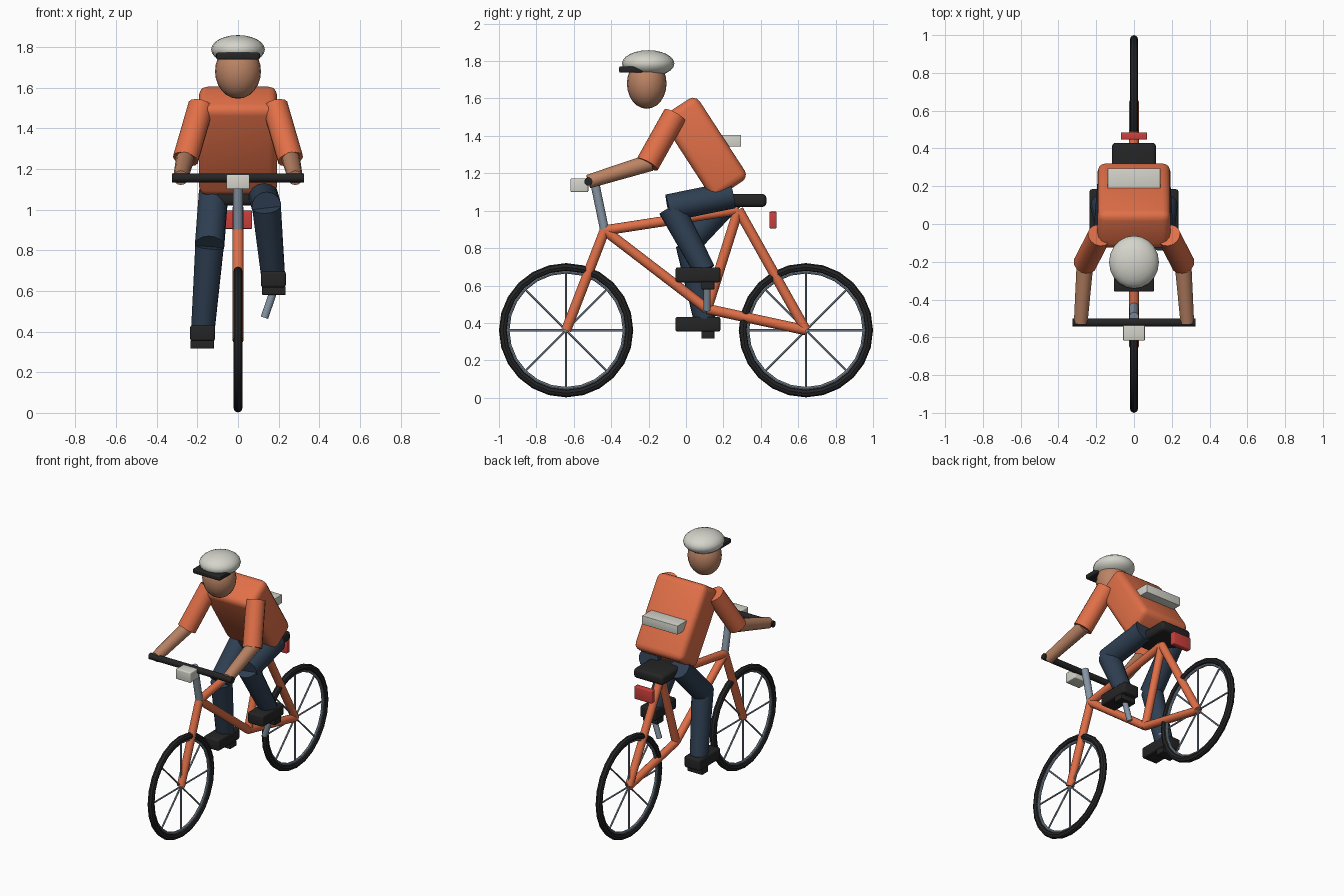
import bpy, bmesh, math
from mathutils import Vector, Matrix

if "Cube" in bpy.data.objects:
    bpy.data.objects.remove(bpy.data.objects["Cube"], do_unlink=True)


def material(name, r, g, b):
    m = bpy.data.materials.new(name)
    m.use_nodes = True
    m.diffuse_color = (r, g, b, 1)
    m.node_tree.nodes["Principled BSDF"].inputs["Base Color"].default_value = (r, g, b, 1)
    return m


ORANGE = material("orange", 0.75, 0.16, 0.065)
SKIN = material("skin", 0.5, 0.23, 0.13)
NAVY = material("navy", 0.028, 0.05, 0.085)
BLACK = material("black", 0.018, 0.018, 0.019)
PALE = material("pale_grey", 0.66, 0.66, 0.6)
RED = material("red", 0.6, 0.05, 0.045)
STEEL = material("steel", 0.24, 0.3, 0.37)


def finish(name, bm, mat):
    bmesh.ops.recalc_face_normals(bm, faces=bm.faces)
    me = bpy.data.meshes.new(name)
    bm.to_mesh(me)
    bm.free()
    me.materials.append(mat)
    ob = bpy.data.objects.new(name, me)
    bpy.context.collection.objects.link(ob)
    bpy.ops.object.select_all(action="DESELECT")
    ob.select_set(True)
    bpy.context.view_layer.objects.active = ob
    bpy.ops.object.shade_smooth_by_angle(angle=math.radians(40))
    return ob


def add_rod(bm, a, b, r1, r2=None, sides=12):
    a, b = Vector(a), Vector(b)
    turn = (b - a).to_track_quat("Z", "Y").to_matrix().to_4x4()
    bmesh.ops.create_cone(bm, cap_ends=True, segments=sides, radius1=r1, radius2=r2 or r1,
                          depth=(b - a).length, matrix=Matrix.Translation((a + b) / 2) @ turn)


def rod(name, a, b, mat, r1, r2=None, sides=14):
    bm = bmesh.new()
    add_rod(bm, a, b, r1, r2, sides)
    return finish(name, bm, mat)


def box(name, centre, size, mat, bevel=0.0, tilt=0.0):
    bm = bmesh.new()
    bmesh.ops.create_cube(bm, size=1)
    bmesh.ops.scale(bm, vec=size, verts=bm.verts)
    if bevel:
        bmesh.ops.bevel(bm, geom=bm.edges[:], offset=bevel, segments=3, profile=0.5, affect="EDGES")
    bm.transform(Matrix.Translation(centre) @ Matrix.Rotation(tilt, 4, "X"))
    return finish(name, bm, mat)


def ellipsoid(name, centre, radii, mat):
    bm = bmesh.new()
    bmesh.ops.create_uvsphere(bm, u_segments=20, v_segments=12, radius=1)
    bmesh.ops.scale(bm, vec=radii, verts=bm.verts)
    bmesh.ops.translate(bm, vec=centre, verts=bm.verts)
    return finish(name, bm, mat)


def ring(name, centre, major, minor, mat, steps=24, sides=8):
    # Sweep a small circle around the axle
    bm = bmesh.new()
    loops = []
    for i in range(steps):
        t = math.tau * i / steps
        loop = []
        for j in range(sides):
            s = math.tau * j / sides
            d = major + minor * math.cos(s)
            loop.append(bm.verts.new((minor * math.sin(s), d * math.cos(t), d * math.sin(t))))
        loops.append(loop)
    for i in range(steps):
        p, q = loops[i], loops[(i + 1) % steps]
        for j in range(sides):
            k = (j + 1) % sides
            bm.faces.new((p[j], p[k], q[k], q[j]))
    bmesh.ops.translate(bm, vec=centre, verts=bm.verts)
    return finish(name, bm, mat)


# Wheels
FRONT_HUB, REAR_HUB = Vector((0, -0.641, 0.361)), Vector((0, 0.641, 0.361))
for label, hub in (("front", FRONT_HUB), ("rear", REAR_HUB)):
    ring(label + "_tyre", hub, 0.337, 0.022, BLACK)
    ring(label + "_rim", hub, 0.312, 0.009, STEEL)
    spokes = bmesh.new()
    for i in range(4):
        arm = Vector((0, math.cos(i * math.pi / 4), math.sin(i * math.pi / 4))) * 0.312
        add_rod(spokes, hub - arm, hub + arm, 0.006, sides=6)
    finish(label + "_spokes", spokes, STEEL)

# Frame
HEAD, SEAT, CRANK = (0, -0.435, 0.895), (0, 0.28, 1.005), (0, 0.113, 0.475)
for label, a, b in (("fork", FRONT_HUB, HEAD), ("top_tube", HEAD, SEAT),
                    ("down_tube", HEAD, CRANK), ("seat_tube", CRANK, SEAT),
                    ("chain_stay", CRANK, REAR_HUB), ("seat_stay", SEAT, REAR_HUB)):
    rod(label, a, b, ORANGE, 0.027)

# Steering, saddle and lights
rod("stem", HEAD, (0, -0.49, 1.16), STEEL, 0.024)
rod("handlebar", (-0.325, -0.522, 1.156), (0.325, -0.522, 1.156), BLACK, 0.022)
box("headlight", (0, -0.57, 1.136), (0.115, 0.095, 0.072), PALE, 0.006)
box("saddle", (0, 0.285, 1.055), (0.235, 0.29, 0.07), BLACK, 0.022)
box("tail_light", (0, 0.466, 0.95), (0.14, 0.038, 0.09), RED, 0.006)

# Torso and back reflector
box("torso", (0, 0.098, 1.338), (0.385, 0.228, 0.525), ORANGE, 0.042, math.radians(33))
box("back_band", (0, 0.24, 1.374), (0.28, 0.11, 0.062), PALE, 0.003)

# Head
ellipsoid("head", (0, -0.21, 1.68), (0.113, 0.106, 0.135), SKIN)
ellipsoid("helmet", (0, -0.202, 1.787), (0.132, 0.14, 0.071), PALE)
box("visor", (0, -0.295, 1.755), (0.214, 0.125, 0.034), BLACK, 0.008)

# Limbs: the left foot is up and the right foot is down
for label, s, knee_y, knee_z, pedal_z in (("left", 1, -0.095, 1.015, 0.6),
                                          ("right", -1, 0.0, 0.82, 0.336)):
    elbow = (s * 0.258, -0.207, 1.248)
    rod(label + "_sleeve", (s * 0.182, -0.06, 1.51), elbow, ORANGE, 0.064)
    rod(label + "_forearm", (s * 0.258, -0.19, 1.258), (s * 0.282, -0.522, 1.156), SKIN, 0.046, 0.037)

    knee = (s * 0.14, knee_y, knee_z)
    ankle = (s * 0.172, 0.1, pedal_z + 0.08)
    rod(label + "_thigh", (s * 0.12, 0.25, 1.085), knee, NAVY, 0.073)
    rod(label + "_shin", (knee[0], knee_y + 0.015, knee_z), ankle, NAVY, 0.071, 0.059)
    box(label + "_shoe", (s * 0.174, 0.064, pedal_z + 0.057), (0.122, 0.24, 0.08), BLACK, 0.012)
    box(label + "_pedal", (s * 0.176, 0.117, pedal_z), (0.115, 0.07, 0.04), BLACK, 0.003)
    rod(label + "_crank", (s * 0.13, 0.113, 0.468), (s * 0.175, 0.113, pedal_z), STEEL, 0.019)
